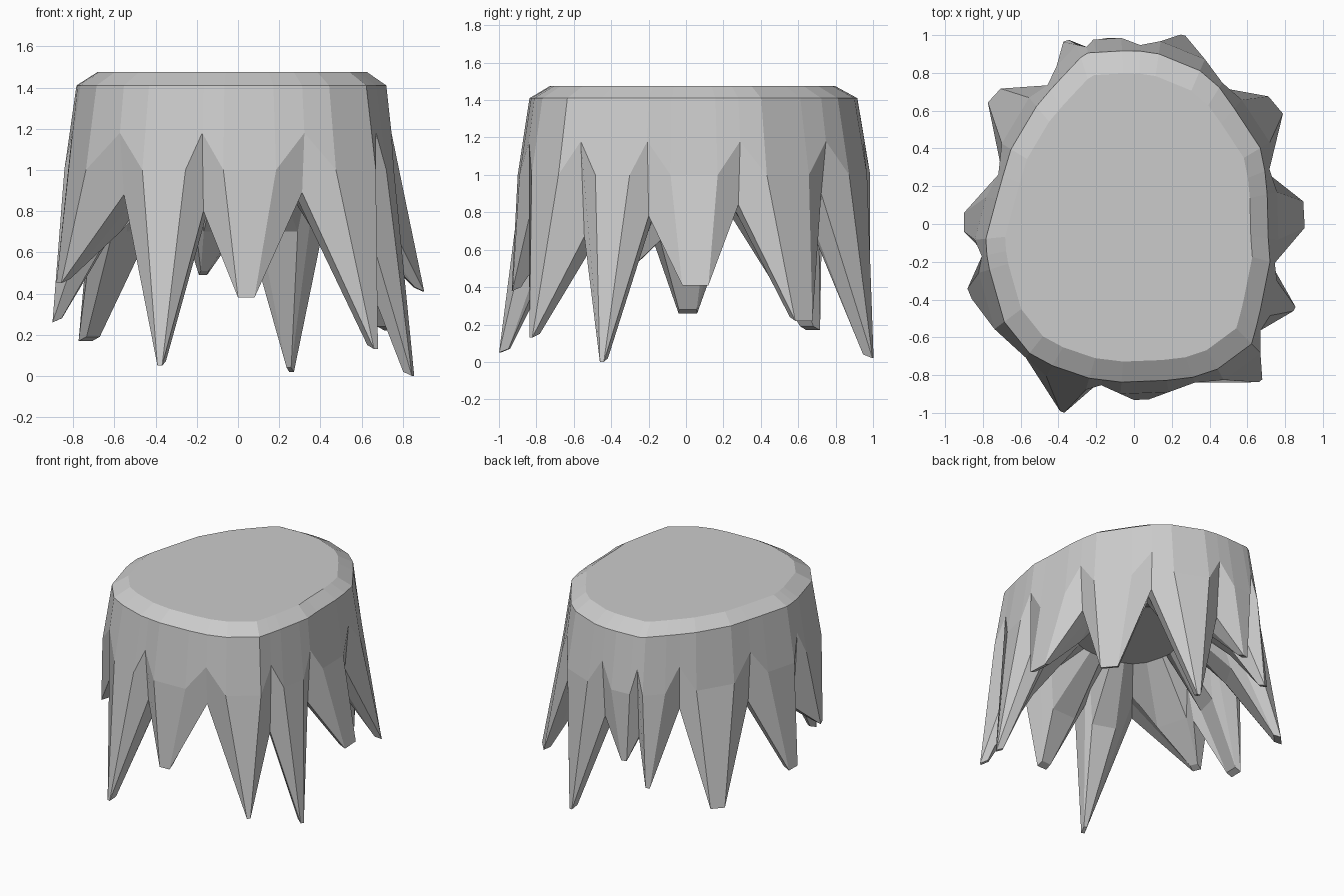
import bpy, bmesh, math
from mathutils import Vector

if "Cube" in bpy.data.objects:
    bpy.data.objects.remove(bpy.data.objects["Cube"])

# Outline of the upper rim (x, y), counter-clockwise
RIM = [(.705, 0), (.705, .22), (.665, .42), (.455, .72), (.27, .88), (0, .92), (-.26, .905),
       (-.43, .725), (-.62, .5), (-.71, .2), (-.79, -.1), (-.755, -.3), (-.70, -.5),
       (-.57, -.675), (-.33, -.805), (0, -.845), (.3, -.815), (.6, -.715), (.66, -.5), (.72, -.2)]
# Each root: tip x, y, z, half width of tip, then angle and height of the notch before it
ROOTS = [(.85, -.45, 0, .012, -40, .67), (.90, .05, .41, .07, -15.5, .78),
         (.75, .63, .22, .06, 22, .84), (.26, 1.0, .02, .012, 58, .9),
         (-.17, .98, .49, .02, 88, .75), (-.36, .97, .33, .015, 105, .66),
         (-.74, .68, .17, .05, 122, .85), (-.90, .01, .26, .05, 160, .8),
         (-.87, -.37, .45, .03, 192, .62), (-.38, -.995, .05, .012, 231, .88),
         (.04, -.93, .38, .04, 258.5, .8), (.67, -.83, .13, .012, 291, .89)]


def rim_point(deg):
    """Point where a ray at this angle meets the rim outline."""
    d = Vector((math.cos(math.radians(deg)), math.sin(math.radians(deg))))
    for i in range(len(RIM)):
        a, b = Vector(RIM[i]), Vector(RIM[(i + 1) % len(RIM)])
        if a.cross(d) >= -1e-9 and d.cross(b) > 0:
            return d * (a.cross(b) / d.cross(b - a))


def at(p, scale, z):
    return (p.x * scale, p.y * scale, z)


def notch_column(deg, z):
    p = rim_point(deg)
    return [at(p, .87, 1.475), at(p, 1, 1.41), at(p, 1.035, 1.18), at(p, 1.0, z),
            at(p, .83, z + .03), at(p, .74, .92), at(p, .45, 1.03)]


def root_column(deg, tip, tz):
    p = rim_point(deg)
    return [at(p, .87, 1.475), at(p, 1, 1.41), at(p, 1.075, 1.0), at(tip, 1, tz),
            at(tip, .95, tz + .02), at(p, .83, .70), at(p, .45, 1.03)]


# Columns run from the top edge down the outside, round the tips and up the inside
columns = []
for i, (x, y, z, w, notch, nz) in enumerate(ROOTS):
    nxt = ROOTS[(i + 1) % len(ROOTS)][4]
    if nxt < notch:
        nxt += 360
    tip = Vector((x, y))
    side = Vector((-y, x)).normalized() * w
    mid = math.degrees(math.atan2(y, x))
    mid += 360 * (mid < notch)
    columns.append(notch_column(notch, nz))
    columns.append(root_column(mid + (notch - mid) * .5, tip - side, z))
    columns.append(root_column(mid + (nxt - mid) * .5, tip + side, z))

# Stump shell with top cap and hollow underside
bm = bmesh.new()
grid = [[bm.verts.new(v) for v in col] for col in columns]
n = len(grid)
for i in range(n):
    a, b = grid[i], grid[(i + 1) % n]
    for j in range(len(a) - 1):
        bm.faces.new((a[j], a[j + 1], b[j + 1], b[j]))
bm.faces.new([c[0] for c in grid])
bm.faces.new([c[-1] for c in reversed(grid)])
bmesh.ops.recalc_face_normals(bm, faces=bm.faces)
mesh = bpy.data.meshes.new("stump")
bm.to_mesh(mesh)
bm.free()
bpy.context.collection.objects.link(bpy.data.objects.new("stump", mesh))
